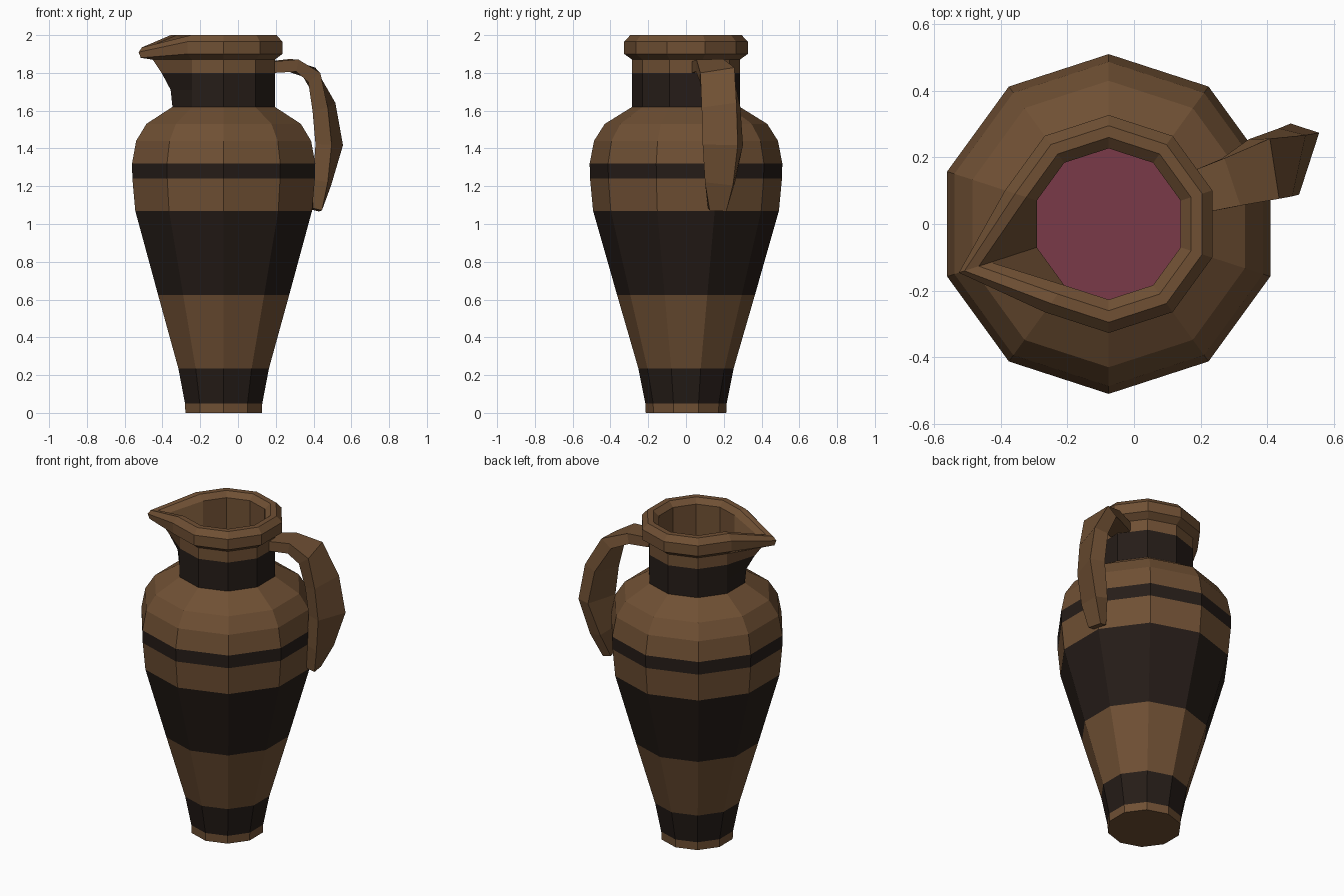
import bpy, bmesh
from math import radians, sin, cos
from mathutils import Vector

if "Cube" in bpy.data.objects:
    bpy.data.objects.remove(bpy.data.objects["Cube"])

CX = -0.076   # axis of the jug body
SIDES = 10
SPOUT = 3     # index of the corner pulled out into a spout (198 degrees)


def material(name, rgb):
    m = bpy.data.materials.new(name)
    m.diffuse_color = (*rgb, 1)
    m.use_nodes = True
    m.node_tree.nodes["Principled BSDF"].inputs["Base Color"].default_value = m.diffuse_color
    return m


clay = material("clay", (0.16, 0.08, 0.034))
glaze = material("dark_glaze", (0.019, 0.012, 0.009))
wine = material("wine", (0.195, 0.042, 0.065))


def finish(name, bm, mats):
    me = bpy.data.meshes.new(name)
    bm.to_mesh(me)
    bm.free()
    for m in mats:
        me.materials.append(m)
    ob = bpy.data.objects.new(name, me)
    bpy.context.collection.objects.link(ob)
    return ob


def ring(bm, r, z, spout=None):
    verts = []
    for k in range(SIDES):
        a = radians(90 + 36 * k)
        rr, zz = spout if spout and k == SPOUT else (r, z)
        verts.append(bm.verts.new((CX + rr * cos(a), rr * sin(a), zz)))
    return verts


def bridge(bm, a, b, mat=0):
    n = len(a)
    for j in range(n):
        k = (j + 1) % n
        bm.faces.new((a[j], a[k], b[k], b[j])).material_index = mat


# Jug body: radius, height, dark band above, spout corner (radius, height)
profile = [
    (0.213, 0.0, 0, None), (0.215, 0.05, 1, None), (0.252, 0.235, 0, None),
    (0.365, 0.625, 1, None), (0.492, 1.07, 0, None), (0.508, 1.24, 1, None),
    (0.51, 1.32, 0, None), (0.487, 1.44, 0, None), (0.43, 1.53, 0, None),
    (0.285, 1.62, 1, None), (0.285, 1.71, 1, (0.295, 1.71)),
    (0.285, 1.80, 0, (0.345, 1.80)), (0.285, 1.87, 0, (0.395, 1.87)),
    (0.327, 1.90, 0, (0.462, 1.88)), (0.327, 1.965, 0, (0.473, 1.91)),
    (0.295, 2.0, 0, (0.455, 1.935)), (0.26, 2.0, 0, (0.41, 1.94)),
    (0.227, 1.97, 0, (0.372, 1.92)), (0.227, 1.80, 0, None),
    (0.227, 1.62, 0, None),
]
bm = bmesh.new()
rings = [ring(bm, r, z, s) for r, z, _, s in profile]
for i in range(len(rings) - 1):
    bridge(bm, rings[i], rings[i + 1], profile[i][2])
bm.faces.new(rings[0][::-1])
finish("jug_body", bm, [clay, glaze])

# Wine surface inside the neck
bm = bmesh.new()
bm.faces.new(ring(bm, 0.227, 1.62))
finish("wine_surface", bm, [wine])

# Handle: x, y, z, width, thickness, yaw of the slightly twisted section
path = [
    (0.17, 0.09, 1.83, 0.125, 0.06, 18), (0.29, 0.125, 1.84, 0.15, 0.065, 14),
    (0.39, 0.165, 1.79, 0.185, 0.08, 2), (0.455, 0.185, 1.62, 0.19, 0.085, -14),
    (0.483, 0.195, 1.42, 0.195, 0.09, -18), (0.445, 0.18, 1.22, 0.15, 0.08, -8),
    (0.412, 0.165, 1.075, 0.09, 0.05, 10),
]
bm = bmesh.new()
pts = [Vector(p[:3]) for p in path]
sections = []
for i, (_, _, _, w, t, yaw) in enumerate(path):
    tan = (pts[min(i + 1, len(pts) - 1)] - pts[max(i - 1, 0)]).normalized()
    side = Vector((-sin(radians(yaw)), cos(radians(yaw)), 0))
    side = (side - tan * side.dot(tan)).normalized()
    up = tan.cross(side)
    sections.append([bm.verts.new(pts[i] + side * (a * w / 2) + up * (b * t / 2))
                     for a, b in ((-1, -1), (1, -1), (1, 1), (-1, 1))])
for a, b in zip(sections, sections[1:]):
    bridge(bm, a, b)
bm.faces.new(sections[0][::-1])
bm.faces.new(sections[-1])
bmesh.ops.recalc_face_normals(bm, faces=bm.faces[:])
finish("handle", bm, [clay])
